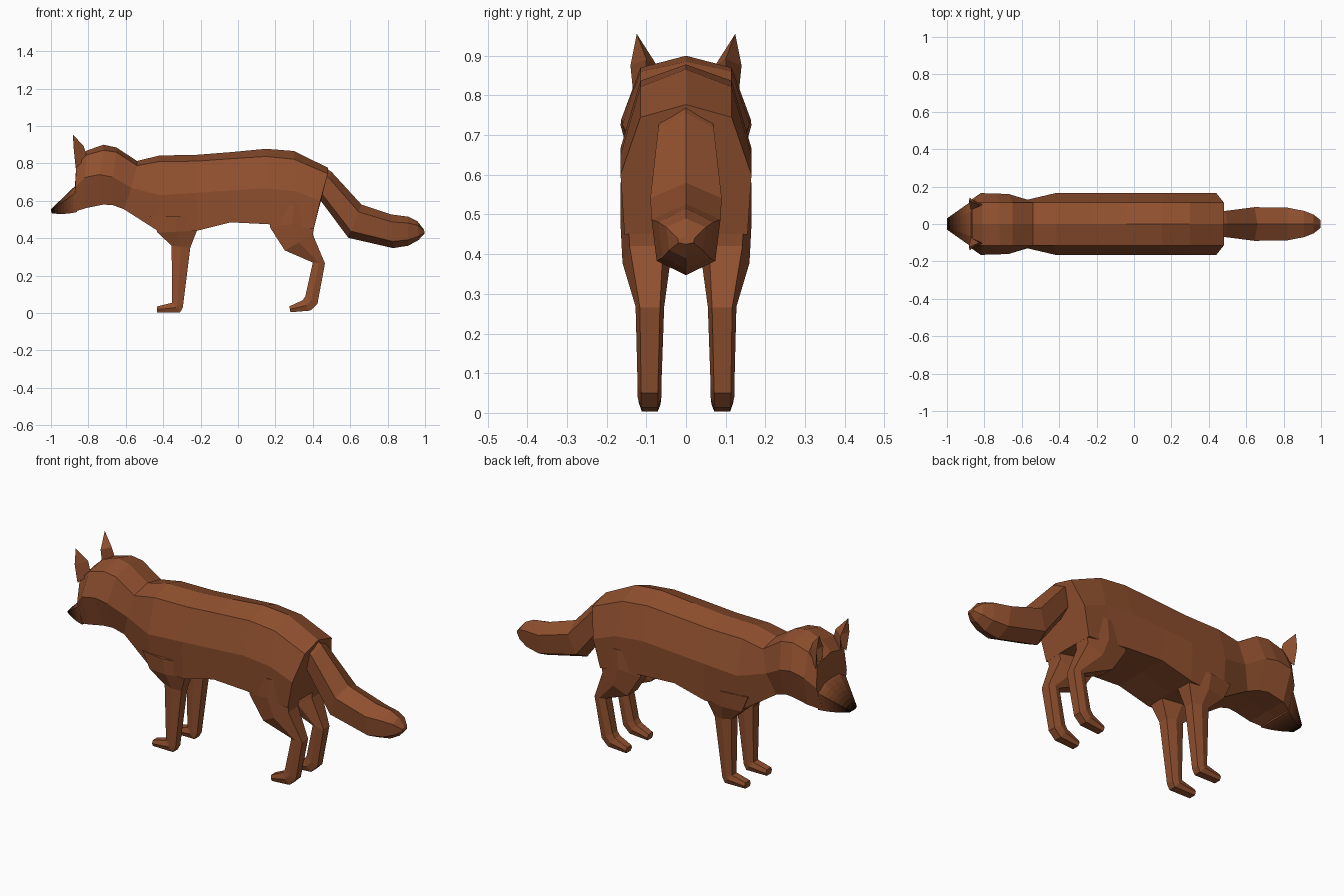
import bpy, bmesh
from mathutils import Vector

FUR = (0.28, 0.08, 0.028)


def material(name, color):
    m = bpy.data.materials.new(name)
    m.diffuse_color = (*color, 1)
    return m


fur = material("fur", FUR)


def loft(name, rings, mats=None, mirror=False):
    """Skin a list of equal-sized rings, cap both ends, optionally mirror in y."""
    bm = bmesh.new()
    vs = [[bm.verts.new(p) for p in r] for r in rings]
    n = len(vs[0])
    for k, (a, b) in enumerate(zip(vs, vs[1:])):
        for i in range(n):
            j = (i + 1) % n
            f = bm.faces.new((a[i], a[j], b[j], b[i]))
            f.material_index = k if mats else 0
    bm.faces.new(vs[0])
    bm.faces.new(vs[-1]).material_index = len(rings) - 2 if mats else 0
    bmesh.ops.remove_doubles(bm, verts=bm.verts, dist=0.0005)
    bmesh.ops.recalc_face_normals(bm, faces=bm.faces)
    me = bpy.data.meshes.new(name)
    bm.to_mesh(me)
    bm.free()
    for m in mats or [fur]:
        me.materials.append(m)
    ob = bpy.data.objects.new(name, me)
    bpy.context.collection.objects.link(ob)
    if mirror:
        mod = ob.modifiers.new("mirror", 'MIRROR')
        mod.use_axis = (False, True, False)
        mod.use_mirror_merge = False
    return ob


def symmetric(half):
    """Close a half section (first and last points on y = 0)."""
    return half + [(x, -y, z) for x, y, z in reversed(half[1:-1])]


# Body, neck and head: ridge, upper edge, widest edge, lower edge
# xt, z ridge, z upper, | xm, zm, wm, | xl, zl, wl
body = [
    (-0.865, 0.815, 0.79, -0.87, 0.67, 0.130, -0.88, 0.54, 0.09),
    (-0.81, 0.868, 0.845, -0.82, 0.725, 0.165, -0.81, 0.562, 0.12),
    (-0.72, 0.90, 0.870, -0.74, 0.74, 0.163, -0.72, 0.58, 0.12),
    (-0.65, 0.885, 0.860, -0.67, 0.727, 0.160, -0.67, 0.577, 0.11),
    (-0.54, 0.813, 0.788, -0.57, 0.67, 0.130, -0.61, 0.555, 0.10),
    (-0.42, 0.842, 0.810, -0.42, 0.63, 0.165, -0.43, 0.44, 0.135),
    (-0.22, 0.846, 0.812, -0.22, 0.643, 0.165, -0.22, 0.44, 0.155),
    (-0.04, 0.86, 0.825, -0.04, 0.655, 0.165, -0.04, 0.485, 0.155),
    (0.15, 0.878, 0.837, 0.15, 0.667, 0.165, 0.16, 0.475, 0.155),
    (0.30, 0.866, 0.822, 0.31, 0.65, 0.165, 0.29, 0.46, 0.155),
    (0.48, 0.777, 0.745, 0.44, 0.60, 0.165, 0.405, 0.45, 0.155),
]
loft("body_and_head", [symmetric([
    (xt, 0, zt), (xt, 0.115, zu), (xm, wm, zm), (xl, wl, zl), (xl, 0, zl + 0.003)])
    for xt, zt, zu, xm, zm, wm, xl, zl, wl in body])


# Muzzle, fading to black towards the nose in narrow bands
def muzzle_ring(t):
    def mix(a, b):
        return a + (b - a) * t
    xt, xb = mix(-0.865, -1.0), mix(-0.86, -0.995)
    zt, zb = mix(0.685, 0.555), mix(0.54, 0.533)
    zb -= 0.012 * t * (1 - t) * 2
    w = mix(0.125, 0.03)
    return symmetric([(xt, 0, zt), (xt, w * 0.55, zt - 0.005),
                      (xt, w, mix(0.645, 0.547)), (xb, w * 0.8, zb), (xb, 0, zb)])


BANDS = 8
loft("muzzle", [muzzle_ring(i / BANDS) for i in range(BANDS + 1)],
     [material(f"muzzle_band_{i}", [c * (1 - (i + 0.5) / BANDS) ** 1.2 for c in FUR])
      for i in range(BANDS)])

# Ears: hollow-fronted kite shapes
tip = (-0.883, 0.124, 0.955)
loft("ear", [
    [(-0.868, 0.08, 0.80), (-0.858, 0.105, 0.80), (-0.868, 0.13, 0.775), (-0.805, 0.105, 0.83)],
    [(-0.872, 0.073, 0.875), (-0.845, 0.106, 0.86), (-0.878, 0.14, 0.875), (-0.825, 0.10, 0.892)],
    [tip] * 4], mirror=True)

# Tail: top point, bottom point, half width
tail = [
    (0.46, 0.782, 0.43, 0.62, 0.065),
    (0.50, 0.755, 0.45, 0.59, 0.070),
    (0.66, 0.580, 0.59, 0.402, 0.090),
    (0.82, 0.527, 0.83, 0.347, 0.087),
    (0.91, 0.515, 0.91, 0.360, 0.070),
    (0.96, 0.490, 0.965, 0.390, 0.050),
    (0.995, 0.445, 0.998, 0.425, 0.022),
]


def tail_ring(xt, zt, xb, zb, w):
    top, bot = Vector((xt, 0, zt)), Vector((xb, 0, zb))
    side = Vector((0, w, 0))
    pts = [top, top.lerp(bot, 0.22) + side, top.lerp(bot, 0.8) + side * 0.85, bot]
    return symmetric([tuple(p) for p in pts])


loft("tail", [tail_ring(*r) for r in tail])


# Legs: front point, back point, inner and outer y
def leg_ring(x0, z0, x1, z1, yi, yo):
    c = 0.15 * (yo - yi)
    xm, zm = (x0 + x1) / 2, (z0 + z1) / 2
    return [(x0, yi + c, z0), (x0, yo - c, z0), (xm, yo, zm),
            (x1, yo - c, z1), (x1, yi + c, z1), (xm, yi, zm)]


front_leg = [
    (-0.47, 0.52, -0.20, 0.52, 0.03, 0.163),
    (-0.43, 0.43, -0.22, 0.44, 0.04, 0.157),
    (-0.355, 0.36, -0.255, 0.35, 0.055, 0.13),
    (-0.352, 0.06, -0.295, 0.03, 0.063, 0.12),
    (-0.352, 0.055, -0.310, 0.003, 0.063, 0.12),
    (-0.432, 0.035, -0.432, 0.003, 0.065, 0.117),
]
hind_leg = [
    (0.17, 0.58, 0.43, 0.58, 0.04, 0.165),
    (0.17, 0.46, 0.41, 0.49, 0.04, 0.165),
    (0.25, 0.335, 0.40, 0.42, 0.04, 0.160),
    (0.40, 0.27, 0.465, 0.265, 0.055, 0.127),
    (0.36, 0.09, 0.425, 0.05, 0.062, 0.122),
    (0.345, 0.068, 0.387, 0.013, 0.062, 0.122),
    (0.275, 0.036, 0.28, 0.004, 0.065, 0.117),
]
for name, rows in (("front_leg", front_leg), ("hind_leg", hind_leg)):
    loft(name, [leg_ring(*r) for r in rows], mirror=True)
